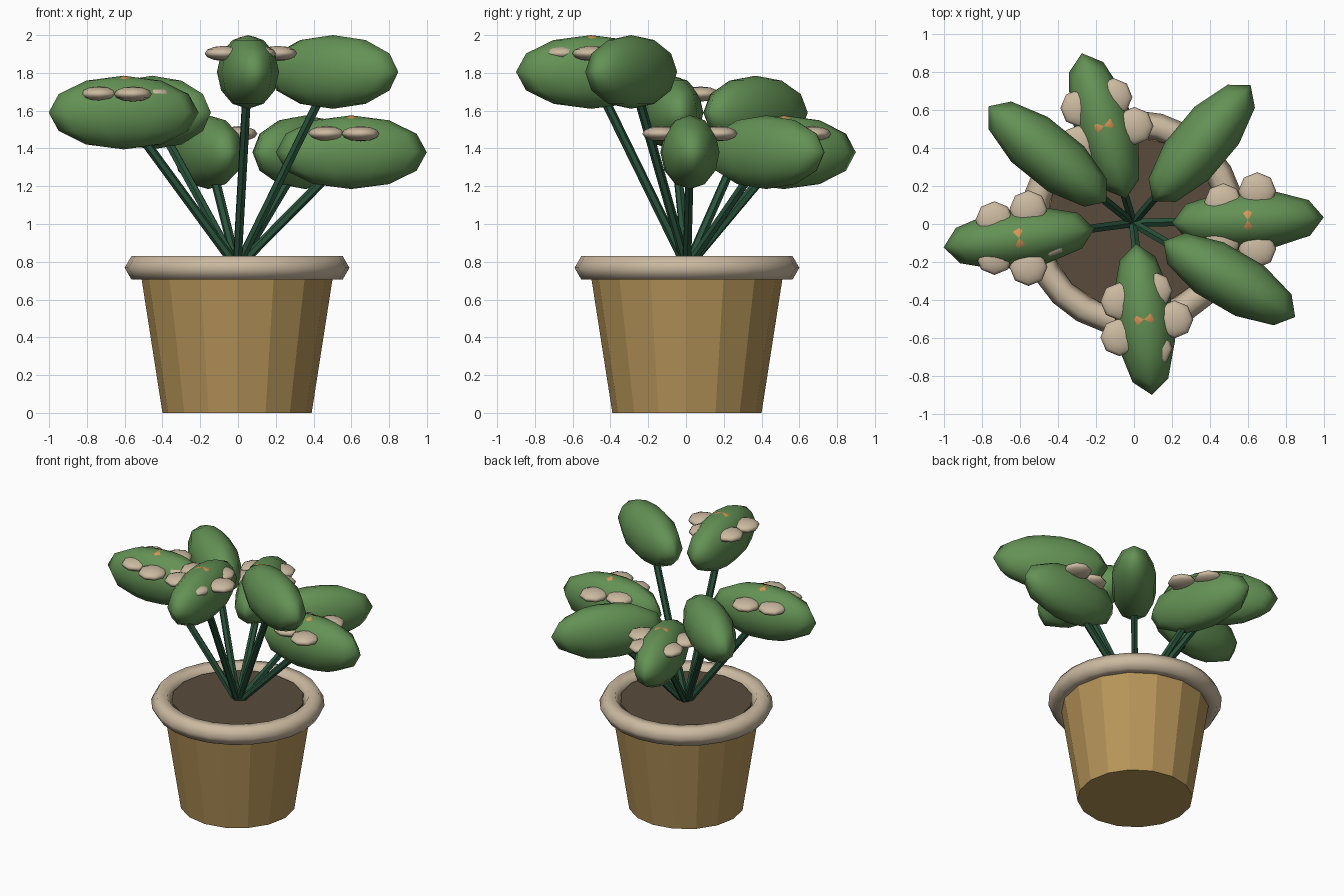
import bpy
import math
from mathutils import Vector

if "Cube" in bpy.data.objects:
    bpy.data.objects.remove(bpy.data.objects["Cube"])


def material(name, rgb):
    m = bpy.data.materials.new(name)
    m.diffuse_color = (*rgb, 1)
    m.use_nodes = True
    m.node_tree.nodes["Principled BSDF"].inputs["Base Color"].default_value = m.diffuse_color
    return m


CLAY = material("tan clay", (0.47, 0.30, 0.10))
CREAM = material("cream", (0.60, 0.49, 0.355))
SOIL = material("brown soil", (0.10, 0.071, 0.046))
GREEN = material("leaf green", (0.126, 0.285, 0.09))
DARK = material("dark stem green", (0.022, 0.085, 0.043))
ORANGE = material("orange", (0.68, 0.30, 0.09))


def finish(name, mat, smooth=True):
    ob = bpy.context.object
    ob.name = name
    ob.data.materials.append(mat)
    if smooth:
        bpy.ops.object.shade_smooth()
    return ob


def ellipsoid(name, mat, loc, scale, segs, rings, turn=0):
    bpy.ops.mesh.primitive_uv_sphere_add(segments=segs, ring_count=rings, radius=1,
                                         location=loc, rotation=(0, 0, turn))
    bpy.context.object.scale = scale
    return finish(name, mat)


CX, CY = -0.005, 0.005

# Tapered pot, rolled rim and soil
bpy.ops.mesh.primitive_cone_add(vertices=16, radius1=0.395, radius2=0.515, depth=0.77,
                                location=(CX, CY, 0.385))
finish("pot", CLAY, False)
bpy.ops.mesh.primitive_torus_add(major_radius=0.523, minor_radius=0.072, major_segments=24,
                                 minor_segments=6, location=(CX, CY, 0.768))
finish("pot_rim", CREAM)
bpy.ops.mesh.primitive_cylinder_add(vertices=16, radius=0.455, depth=0.08,
                                    location=(CX, CY, 0.76))
finish("soil", SOIL, False)


def stem(end):
    start = Vector((CX, CY, 0.77))
    d = end - start
    bpy.ops.mesh.primitive_cylinder_add(vertices=6, radius=0.025, depth=d.length,
                                        location=(start + end) / 2)
    bpy.context.object.rotation_euler = d.to_track_quat('Z', 'Y').to_euler()
    finish("stem", DARK, False)


def flower(centre):
    # Five flat petals around a round middle
    ellipsoid("flower_centre", ORANGE, centre, (0.096, 0.096, 0.097), 8, 6)
    for i in range(5):
        a = i * math.tau / 5
        p = centre + Vector((math.cos(a), math.sin(a), 0)) * 0.16
        ellipsoid("petal", CREAM, p, (0.1, 0.1, 0.04), 8, 6)


# Leaves: direction in degrees, distance from the middle, height, has a flower
LEAVES = [
    (2, 0.60, 1.38, True), (50, 0.555, 1.38, False), (107, 0.54, 1.38, True),
    (141, 0.585, 1.59, False), (187, 0.61, 1.59, True),
    (276, 0.505, 1.805, True), (330, 0.58, 1.805, False),
]
for deg, dist, z, has_flower in LEAVES:
    a = math.radians(deg)
    c = Vector((dist * math.cos(a), dist * math.sin(a), z))
    stem(c)
    ellipsoid("leaf", GREEN, c, (0.16, 0.4, 0.195), 10, 6, a - math.pi / 2)
    if has_flower:
        flower(c + Vector((0, 0, 0.098)))
